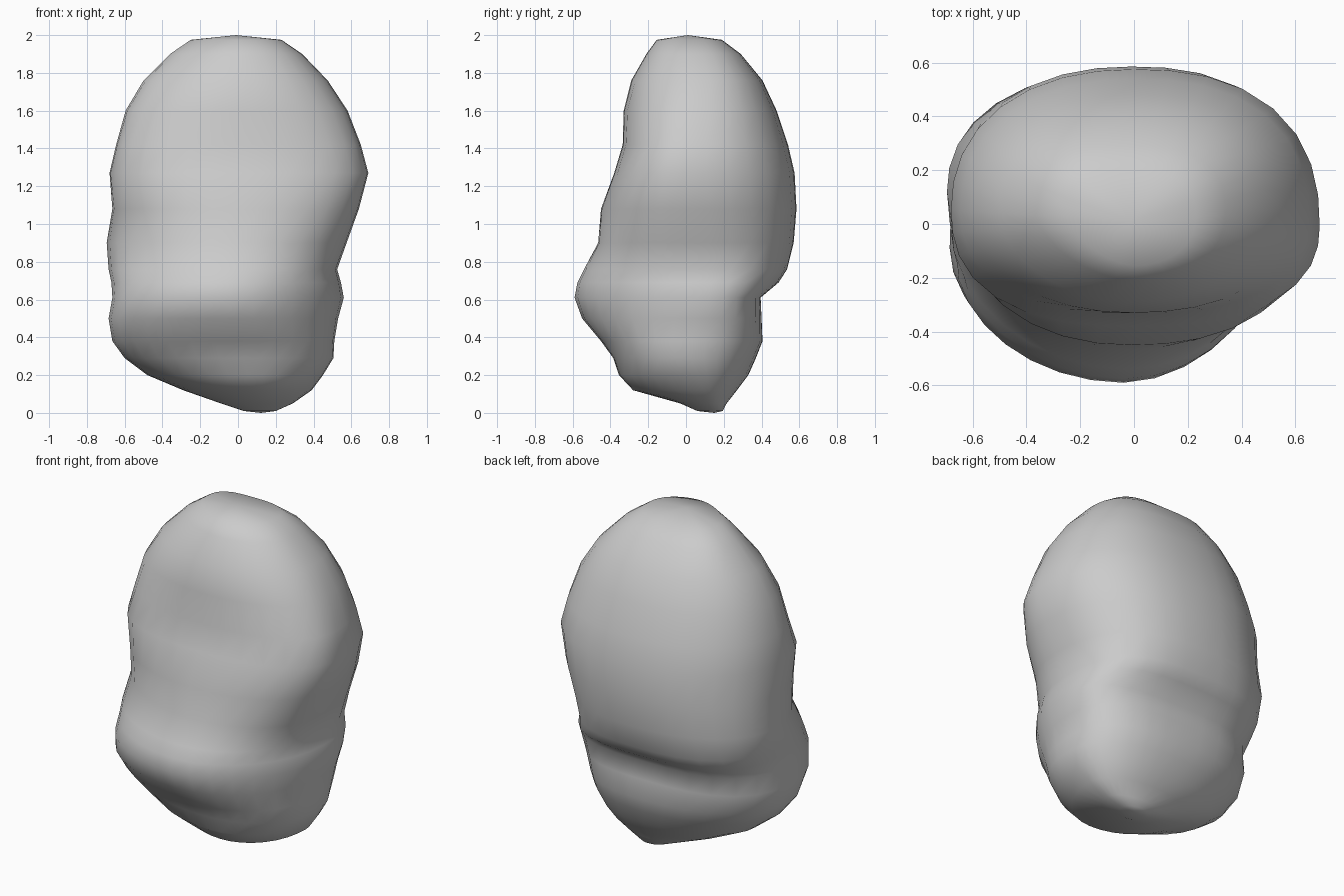
import bpy, bmesh, math

# cross-sections: height, left, right, front, back extents
RINGS = [
    (0.01, 0.03, 0.20, 0.06, 0.195),
    (0.05, -0.09, 0.29, -0.03, 0.215),
    (0.12, -0.29, 0.39, -0.28, 0.27),
    (0.20, -0.48, 0.45, -0.355, 0.33),
    (0.29, -0.60, 0.505, -0.385, 0.37),
    (0.38, -0.665, 0.51, -0.45, 0.405),
    (0.50, -0.685, 0.53, -0.55, 0.40),
    (0.61, -0.665, 0.56, -0.59, 0.395),
    (0.69, -0.67, 0.545, -0.575, 0.49),
    (0.76, -0.685, 0.525, -0.54, 0.535),
    (0.90, -0.695, 0.575, -0.465, 0.57),
    (1.08, -0.665, 0.64, -0.45, 0.585),
    (1.27, -0.68, 0.69, -0.38, 0.575),
    (1.42, -0.645, 0.65, -0.335, 0.54),
    (1.60, -0.595, 0.58, -0.33, 0.48),
    (1.76, -0.50, 0.475, -0.29, 0.405),
    (1.90, -0.36, 0.34, -0.21, 0.29),
    (1.975, -0.25, 0.23, -0.155, 0.19),
]
# height, x of the front/back extremes, y of the right and left extremes,
# roundness of the back-right, back-left, front-left, front-right quarters
SHAPE = [
    (0.00, 0.12, 0.14, 0.14, 2.0, 2.0, 2.0, 2.0),
    (0.30, 0.02, 0.02, -0.03, 2.5, 2.1, 2.0, 2.2),
    (0.60, -0.04, 0.06, -0.12, 3.2, 3.0, 1.95, 1.85),
    (0.90, -0.02, 0.02, 0.12, 2.5, 2.2, 1.9, 2.2),
    (1.30, 0.00, -0.01, 0.05, 2.4, 2.2, 2.5, 2.4),
    (1.75, -0.01, 0.06, 0.04, 2.4, 2.2, 1.9, 2.2),
    (2.00, 0.00, 0.02, 0.03, 2.8, 3.6, 1.5, 2.1),
]
SIDES = 32


def shape_at(z):
    for a, b in zip(SHAPE, SHAPE[1:]):
        if z <= b[0]:
            t = (z - a[0]) / (b[0] - a[0])
            return [p + (q - p) * t for p, q in zip(a[1:], b[1:])]


def section_point(ring, i):
    z, left, right, front, back = ring
    cx, cy_right, cy_left, *power = shape_at(z)
    ang = 2 * math.pi * i / SIDES
    c, s = math.cos(ang), math.sin(ang)
    n = power[int(4 * i / SIDES)]
    r = (abs(c) ** n + abs(s) ** n) ** (-1 / n)
    cy = cy_right if c > 0 else cy_left
    return (cx + c * r * (right - cx if c > 0 else cx - left),
            cy + s * r * (back - cy if s > 0 else cy - front), z)


# boulder body: lofted sections closed with a point at each end
bm = bmesh.new()
loops = [[bm.verts.new(section_point(r, i)) for i in range(SIDES)] for r in RINGS]
bottom = bm.verts.new((0.12, 0.15, 0.0))
top = bm.verts.new((-0.01, 0.01, 2.0))
for i in range(SIDES):
    j = (i + 1) % SIDES
    for lo, hi in zip(loops, loops[1:]):
        bm.faces.new((lo[i], lo[j], hi[j], hi[i]))
    bm.faces.new((bottom, loops[0][j], loops[0][i]))
    bm.faces.new((top, loops[-1][i], loops[-1][j]))
bmesh.ops.recalc_face_normals(bm, faces=bm.faces)
for f in bm.faces:
    f.smooth = True
mesh = bpy.data.meshes.new("boulder")
bm.to_mesh(mesh)
bm.free()
boulder = bpy.data.objects.new("boulder", mesh)
bpy.context.collection.objects.link(boulder)
